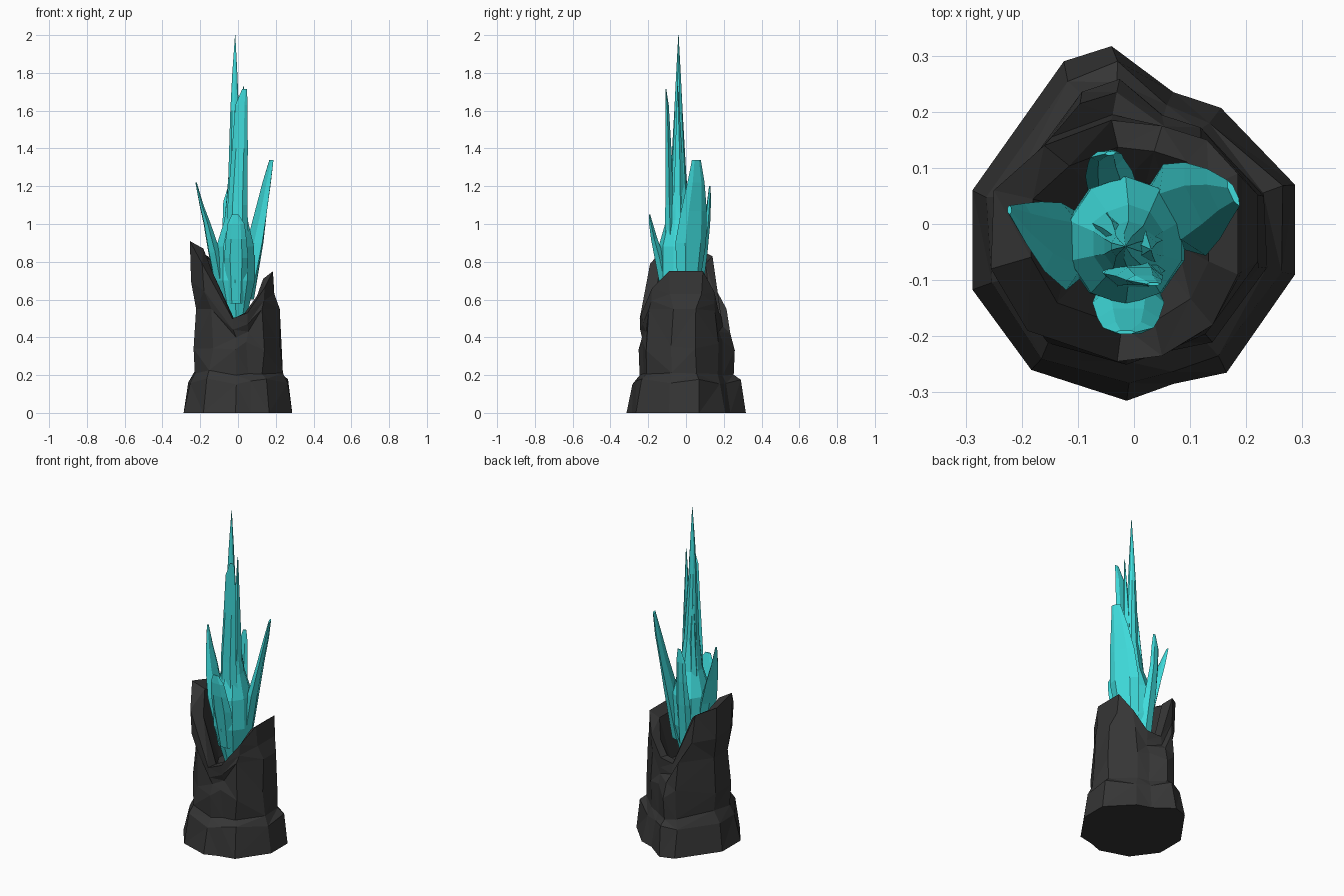
import bpy, bmesh, math, random
from mathutils import Vector

random.seed(4)


def material(name, color):
    m = bpy.data.materials.new(name)
    m.diffuse_color = (*color, 1)
    return m


ROCK = material("charcoal rock", (0.036, 0.036, 0.036))
CRYSTAL = material("turquoise crystal", (0.05, 0.72, 0.72))


def loft(name, rings, mat, triangulate=False):
    """Skin a stack of equal-sized rings and cap both ends."""
    bm = bmesh.new()
    loops = [[bm.verts.new(p) for p in r] for r in rings]
    n = len(rings[0])
    for a, b in zip(loops, loops[1:]):
        for i in range(n):
            j = (i + 1) % n
            bm.faces.new((a[i], a[j], b[j], b[i]))
    bm.faces.new(loops[0])
    bm.faces.new(loops[-1])
    if triangulate:
        bmesh.ops.triangulate(bm, faces=[f for f in bm.faces if len(f.verts) == 4])
    bmesh.ops.recalc_face_normals(bm, faces=bm.faces)
    me = bpy.data.meshes.new(name)
    bm.to_mesh(me)
    bm.free()
    me.materials.append(mat)
    ob = bpy.data.objects.new(name, me)
    bpy.context.collection.objects.link(ob)
    return ob


def shard(name, angle, stations, sides=6):
    """Crystal shard: stations are (x, y, z, half width, half thickness)."""
    a = math.radians(angle)
    out = Vector((math.cos(a), math.sin(a), 0))
    side = Vector((-math.sin(a), math.cos(a), 0))
    rings = []
    for x, y, z, w, t in stations:
        rings.append([Vector((x, y, z)) + side * w * math.cos(k) + out * t * math.sin(k)
                      for k in (2 * math.pi * i / sides for i in range(sides))])
    return loft(name, rings, CRYSTAL)


# Rock stump: ground outline and the jagged broken rim
base = [(-.288, .06), (-.125, .29), (-.04, .317), (.07, .235), (.155, .207), (.287, .07),
        (.287, -.09), (.165, -.265), (.07, -.285), (-.013, -.315), (-.183, -.26), (-.288, -.117)]
rim = [(-.25, .06, .87), (-.16, .14, .83), (-.04, .185, .52), (.05, .175, .53), (.13, .15, .64),
       (.185, .09, .75), (.185, -.09, .75), (.14, -.18, .66), (.05, -.235, .53),
       (-.03, -.245, .5), (-.19, -.19, .79), (-.255, -.08, .91)]
base = [Vector((x, y, 0)) for x, y in base]
rim = [Vector(p) for p in rim]


def scaled(s, z, jitter):
    return [Vector((p.x * s, p.y * s, z)) +
            Vector((random.uniform(-1, 1), random.uniform(-1, 1), random.uniform(-2.5, 2.5))) * jitter
            for p in base]


upper = [Vector((p.x * .77, p.y * .74, min(.55, r.z - .1))) for p, r in zip(base, rim)]
below_rim = []
for u, r in zip(upper, rim):
    v = u.lerp(r, .8)
    v.z = u.z + (r.z - u.z) * .4
    below_rim.append(v)
lip = [Vector((r.x * .72, r.y * .74, r.z - .04 * (r.z > .6))) for r in rim]
floor = [Vector((r.x * .42, r.y * .42, .46)) for r in rim]
loft("rock_stump", [base, scaled(.9, .165, .008), scaled(.8, .215, .008),
                    scaled(.78, .36, .012), upper, below_rim, rim, lip, floor], ROCK, True)

# Central crystal: flaring root tapering into the tall spire
shard("main_spire", 0, [(-.01, -.03, .45, .045, .045), (-.015, -.03, .7, .115, .11),
                        (-.015, -.03, .88, .115, .105), (-.01, -.035, 1.02, .07, .065),
                        (-.01, -.04, 1.2, .045, .045), (-.018, -.04, 1.6, .022, .024),
                        (-.017, -.04, 1.8, .012, .014), (-.015, -.04, 2.0, .001, .001)], 10)
# Lesser spires beside it
shard("front_spire", -90, [(0, -.08, .82, .06, .04), (-.003, -.088, 1.1, .052, .025),
                           (.01, -.093, 1.4, .042, .018), (.018, -.1, 1.63, .032, .01),
                           (.035, -.107, 1.715, .013, .003)])
shard("right_spire", 0, [(.02, -.04, .95, .04, .035), (.022, -.04, 1.35, .022, .02),
                         (.03, -.045, 1.73, .002, .002)], 5)
shard("left_spire", 150, [(-.055, 0, .88, .03, .03), (-.04, -.01, 1.2, .018, .015),
                          (-.03, -.025, 1.5, .002, .002)], 5)

# Petal-like shards leaning outward
shard("left_shard", 183, [(-.07, -.035, .55, .04, .03), (-.125, -.04, .85, .078, .035),
                          (-.163, -.022, 1.0, .062, .02), (-.193, 0, 1.1, .037, .011),
                          (-.222, .025, 1.22, .008, .004)])
shard("right_shard", 25, [(.045, .01, .6, .055, .035), (.09, .025, .9, .09, .032),
                          (.122, .042, 1.07, .075, .02), (.152, .053, 1.22, .05, .015),
                          (.177, .055, 1.34, .026, .006)])
shard("front_shard", -90, [(-.01, -.09, .58, .045, .035), (-.01, -.14, .82, .064, .03),
                           (-.01, -.168, .92, .055, .02), (-.01, -.185, 1.0, .045, .012),
                           (-.015, -.193, 1.05, .018, .004)])
shard("back_shard", 97, [(-.035, .05, .6, .045, .035), (-.045, .09, .85, .042, .025),
                         (-.05, .113, 1.0, .032, .015), (-.05, .122, 1.12, .028, .01),
                         (-.042, .126, 1.2, .01, .004)])
